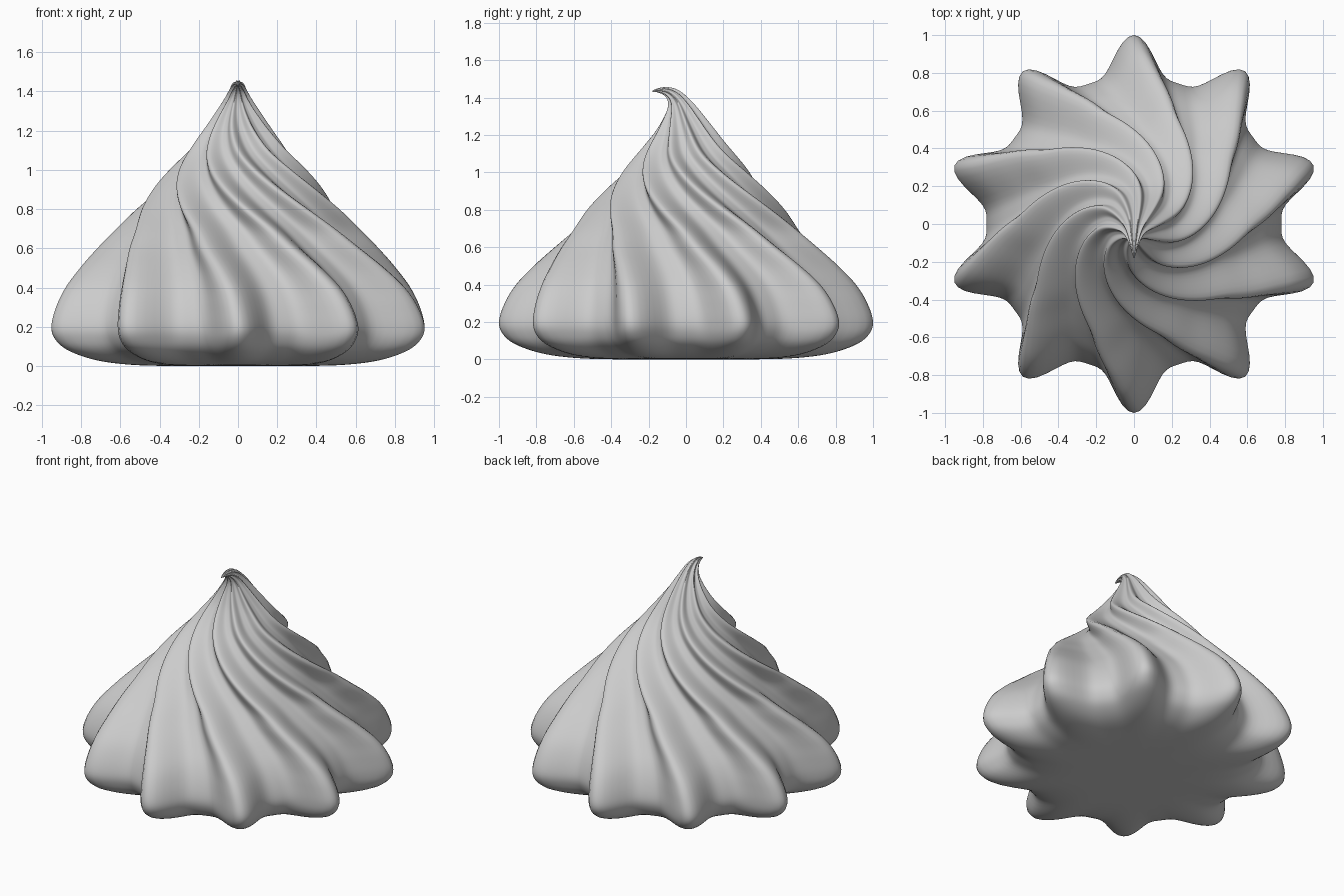
import bpy, bmesh
from math import sin, cos, pi, radians
from mathutils import Vector

if "Cube" in bpy.data.objects:
    bpy.data.objects.remove(bpy.data.objects["Cube"])

LOBES, SEG, SUB = 10, 200, 5

# Stations: ridge radius, centre z, centre y, twist (deg), groove depth, tilt (deg)
stations = [
    (0.30, 0.000, 0, 0, 0.08, 0),
    (0.55, 0.005, 0, 0, 0.13, 0),
    (0.75, 0.028, 0, 0, 0.17, 0),
    (0.90, 0.075, 0, 0, 0.20, 0),
    (0.975, 0.13, 0, 0, 0.215, 0),
    (1.00, 0.20, 0, 0, 0.22, 0),
    (0.97, 0.30, 0, 1, 0.22, 0),
    (0.91, 0.40, 0, 3, 0.22, 0),
    (0.82, 0.50, 0, 7, 0.22, 0),
    (0.72, 0.60, 0, 13, 0.22, 0),
    (0.62, 0.70, 0, 20, 0.22, 0),
    (0.53, 0.80, 0, 31, 0.22, 0),
    (0.44, 0.90, 0, 44, 0.22, 0),
    (0.35, 1.00, 0, 58, 0.22, 0),
    (0.26, 1.10, 0, 72, 0.22, 0),
    (0.18, 1.20, 0, 82, 0.22, 0),
    (0.11, 1.30, -0.018, 88, 0.22, 8),
    (0.065, 1.37, -0.042, 90, 0.22, 25),
    (0.042, 1.412, -0.072, 90, 0.22, 50),
    (0.025, 1.433, -0.11, 90, 0.20, 78),
    (0.012, 1.438, -0.15, 90, 0.15, 95),
    (0.003, 1.434, -0.18, 90, 0.10, 100),
]


def catmull(p0, p1, p2, p3, t):
    return [0.5 * (2 * b + (c - a) * t + (2 * a - 5 * b + 4 * c - d) * t * t
                   + (3 * b - a - 3 * c + d) * t ** 3)
            for a, b, c, d in zip(p0, p1, p2, p3)]


def smooth_stations(st):
    out = []
    for i in range(len(st) - 1):
        a, d = st[max(i - 1, 0)], st[min(i + 2, len(st) - 1)]
        out += [catmull(a, st[i], st[i + 1], d, k / SUB) for k in range(SUB)]
    return out + [st[-1]]


def ring(bm, r, z, yc, twist, depth, tilt):
    verts = []
    tw, tl = radians(twist), radians(tilt)
    for k in range(SEG):
        a = 2 * pi * k / SEG
        # ten pointed ridges with broad valleys between them
        ridge = ((1 + cos(LOBES * a)) / 2) ** 1.9
        rr = r * (1 - depth + depth * ridge)
        ang = a + pi / 2 - tw
        x, y = rr * cos(ang), rr * sin(ang)
        verts.append(bm.verts.new(Vector((x, yc + y * cos(tl), max(0, z + y * sin(tl))))))
    return verts


# Piped swirl with flat base and curled tip
bm = bmesh.new()
rings = [ring(bm, *s) for s in smooth_stations(stations)]
for lo, hi in zip(rings, rings[1:]):
    for k in range(SEG):
        n = (k + 1) % SEG
        bm.faces.new((lo[k], lo[n], hi[n], hi[k]))
bm.faces.new(rings[0][::-1])
bm.faces.new(rings[-1])
for f in bm.faces:
    f.smooth = True
bmesh.ops.recalc_face_normals(bm, faces=bm.faces)
mesh = bpy.data.meshes.new("meringue_swirl")
bm.to_mesh(mesh)
bm.free()
obj = bpy.data.objects.new("meringue_swirl", mesh)
bpy.context.collection.objects.link(obj)
